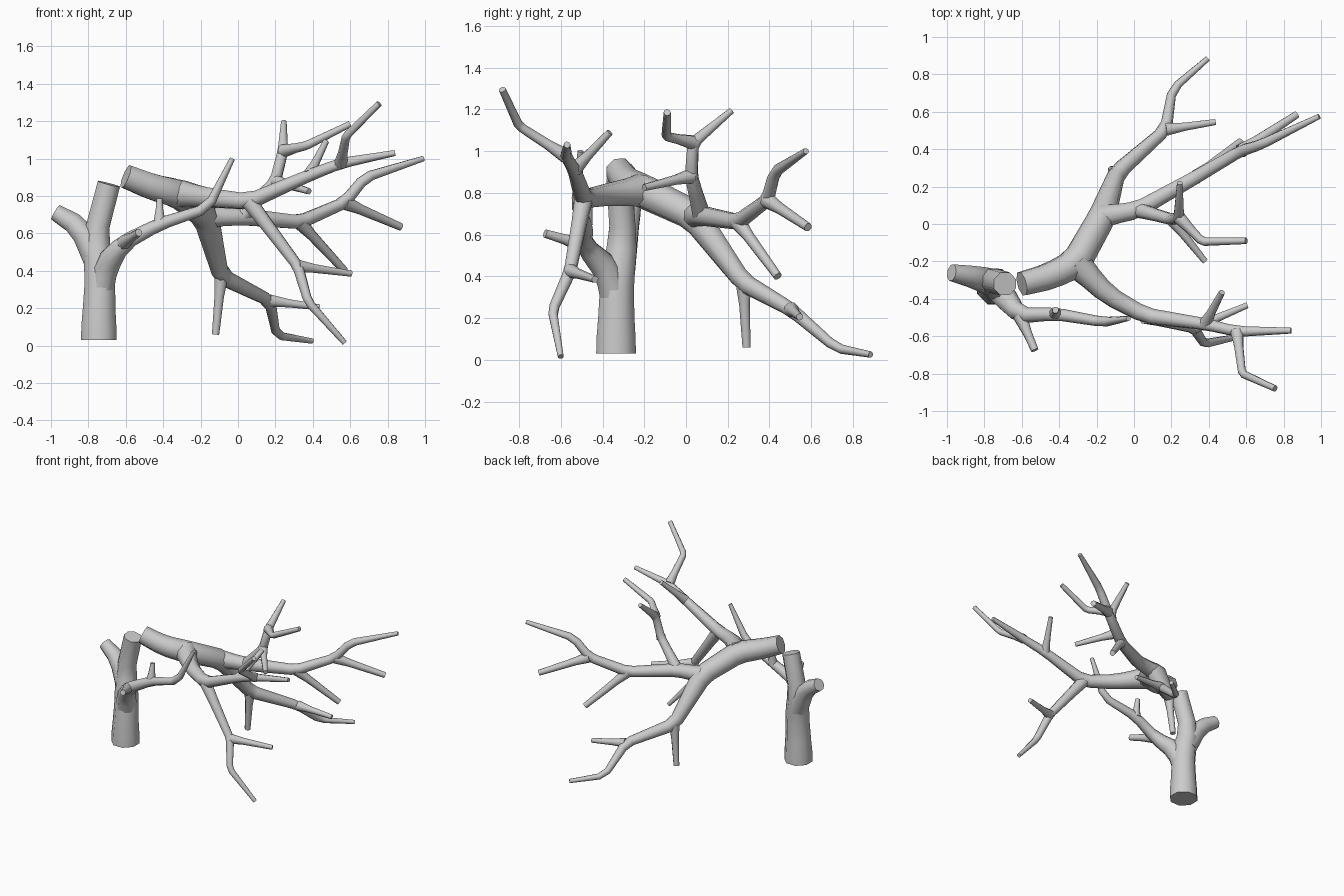
import bpy, bmesh, math
from mathutils import Vector

SIDES = 8

if "Cube" in bpy.data.objects:
    bpy.data.objects.remove(bpy.data.objects["Cube"], do_unlink=True)

bark = bpy.data.materials.new("grey bark")
bark.use_nodes = True
colour = (.6, .6, .6, 1)
bark.diffuse_color = colour
bark.node_tree.nodes["Principled BSDF"].inputs["Base Color"].default_value = colour


def soften(points, bend):
    """Cut every inner corner of a path into two gentler bends."""
    path = [points[0]]
    for before, corner, after in zip(points, points[1:], points[2:]):
        for other in (before, after):
            offset = other - corner
            path.append(corner + offset.normalized() * min(bend, offset.length * .3))
    return path + [points[-1]]


def blend(radii, t):
    """Piecewise linear radius at fraction t of the path."""
    place = t * (len(radii) - 1)
    i = min(int(place), len(radii) - 2)
    return radii[i] + (radii[i + 1] - radii[i]) * (place - i)


def limb(bm, points, radii, flare=1.3):
    """Sweep a tapering polygon along a path; flare widens the root into a fork."""
    path = soften([Vector(p) for p in points], radii[0] * .6)
    if flare > 1:
        step = path[1] - path[0]
        reach = min(radii[0] * 3.5, step.length * .6)
        path.insert(1, path[0] + step.normalized() * reach)
    spans = [(b - a).length for a, b in zip(path, path[1:])]
    total, walked = sum(spans), 0
    steps = [(b - a).normalized() for a, b in zip(path, path[1:])]
    axis = steps[0]
    side = axis.orthogonal().normalized()
    rings = []
    for i, centre in enumerate(path):
        heading = (steps[max(i - 1, 0)] + steps[min(i, len(steps) - 1)]).normalized()
        side = axis.rotation_difference(heading) @ side
        side = (side - heading * side.dot(heading)).normalized()
        axis = heading
        up = axis.cross(side)
        radius = blend(radii, walked / total) * (flare if i == 0 else 1)
        ring = []
        for k in range(SIDES):
            a = math.tau * (k + .5) / SIDES
            ring.append(bm.verts.new(centre + (side * math.cos(a) + up * math.sin(a)) * radius))
        rings.append(ring)
        walked += spans[i] if i < len(spans) else 0
    for low, high in zip(rings, rings[1:]):
        for k in range(SIDES):
            n = (k + 1) % SIDES
            bm.faces.new((low[k], low[n], high[n], high[k]))
    bm.faces.new(rings[0][::-1])
    bm.faces.new(rings[-1])


def finish(bm, name):
    bmesh.ops.recalc_face_normals(bm, faces=bm.faces)
    mesh = bpy.data.meshes.new(name)
    bm.to_mesh(mesh)
    bm.free()
    mesh.materials.append(bark)
    obj = bpy.data.objects.new(name, mesh)
    bpy.context.collection.objects.link(obj)
    bpy.ops.object.select_all(action="DESELECT")
    obj.select_set(True)
    bpy.context.view_layer.objects.active = obj
    bpy.ops.object.shade_smooth_by_angle(angle=math.radians(50))


TWIG = (.028, .017)
STUB = (.031, .021)

# Standing stump with a slight waist and a broken side stub
stump = bmesh.new()
limb(stump, [(-.744, -.335, .03), (-.744, -.335, .14), (-.737, -.33, .4),
             (-.765, -.3, .58), (-.69, -.32, .865)],
     (.103, .1, .086, .09, .08, .068, .066, .066), flare=1)
limb(stump, [(-.75, -.315, .45), (-.845, -.285, .635), (-.975, -.26, .712)], (.078, .066, .047), flare=1)

# Small living branch on the stump
shoot_fork = (-.61, -.49, .55)
shoot_bud = (-.42, -.48, .65)
limb(stump, [(-.738, -.335, .27), (-.705, -.375, .43), shoot_fork, shoot_bud,
             (-.16, -.525, .735), (-.03, -.505, 1)],
     (.076, .068, .042, .034, .029, .024, .014), flare=1)
limb(stump, [shoot_fork, (-.53, -.675, .605)], STUB)
limb(stump, [shoot_bud, (-.42, -.46, .785)], TWIG)
finish(stump, "stump")

# Fallen limb: thick stem running on into the low rear bough
fallen = bmesh.new()
stem_fork = (-.31, -.21, .81)
rear_fork = (-.17, .04, .69)
low_fork = (-.09, .275, .37)
low_split = (.17, .505, .24)
limb(fallen, [(-.6, -.32, .905), (-.45, -.28, .845), stem_fork, rear_fork,
              low_fork, low_split, (.205, .72, .055), (.395, .885, .025)],
     (.068, .082, .074, .05, .038, .026, .015), flare=1)
limb(fallen, [low_fork, (-.12, .29, .06)], STUB)
limb(fallen, [low_split, (.435, .545, .205)], TWIG)

# Front bough, rising towards its tip
front_fork = (.06, -.49, .77)
front_knot = (.38, -.535, .91)
front_split = (.55, -.575, .975)
limb(fallen, [stem_fork, (-.14, -.38, .79), front_fork, front_knot, front_split, (.84, -.57, 1.03)],
     (.075, .053, .043, .034, .028, .016), flare=1.1)
limb(fallen, [front_split, (.578, -.8, 1.12), (.755, -.88, 1.295)], TWIG)
limb(fallen, [front_knot, (.47, -.365, 1.09)], TWIG)

# Front bough, drooping side
droop_fork = (.32, -.555, .425)
limb(fallen, [front_fork, droop_fork, (.375, -.64, .235), (.57, -.6, .015)],
     (.042, .034, .025, .015), flare=1.1)
limb(fallen, [droop_fork, (.605, -.435, .385)], TWIG)

# Long bough, reaching to the far side
long_root = (.02, .075, .69)
long_fork = (.33, .25, .66)
long_split = (.57, .39, .765)
limb(fallen, [rear_fork, long_root, long_fork, long_split, (.68, .425, .9), (.99, .575, 1)],
     (.06, .046, .039, .033, .026, .015), flare=1.1)
limb(fallen, [long_fork, (.57, .44, .4)], STUB)
limb(fallen, [long_split, (.87, .585, .635)], STUB)

# Upright branch on the long bough
crown_root = (.2, .025, .88)
crown_fork = (.24, .035, 1.04)
limb(fallen, [long_root, crown_root, crown_fork, (.245, .22, 1.195)], (.04, .033, .029, .016), flare=1.1)
limb(fallen, [crown_fork, (.365, -.095, 1.07), (.6, -.09, 1.185)], TWIG)
limb(fallen, [crown_root, (.38, -.2, .825)], TWIG)
finish(fallen, "fallen_branch")
